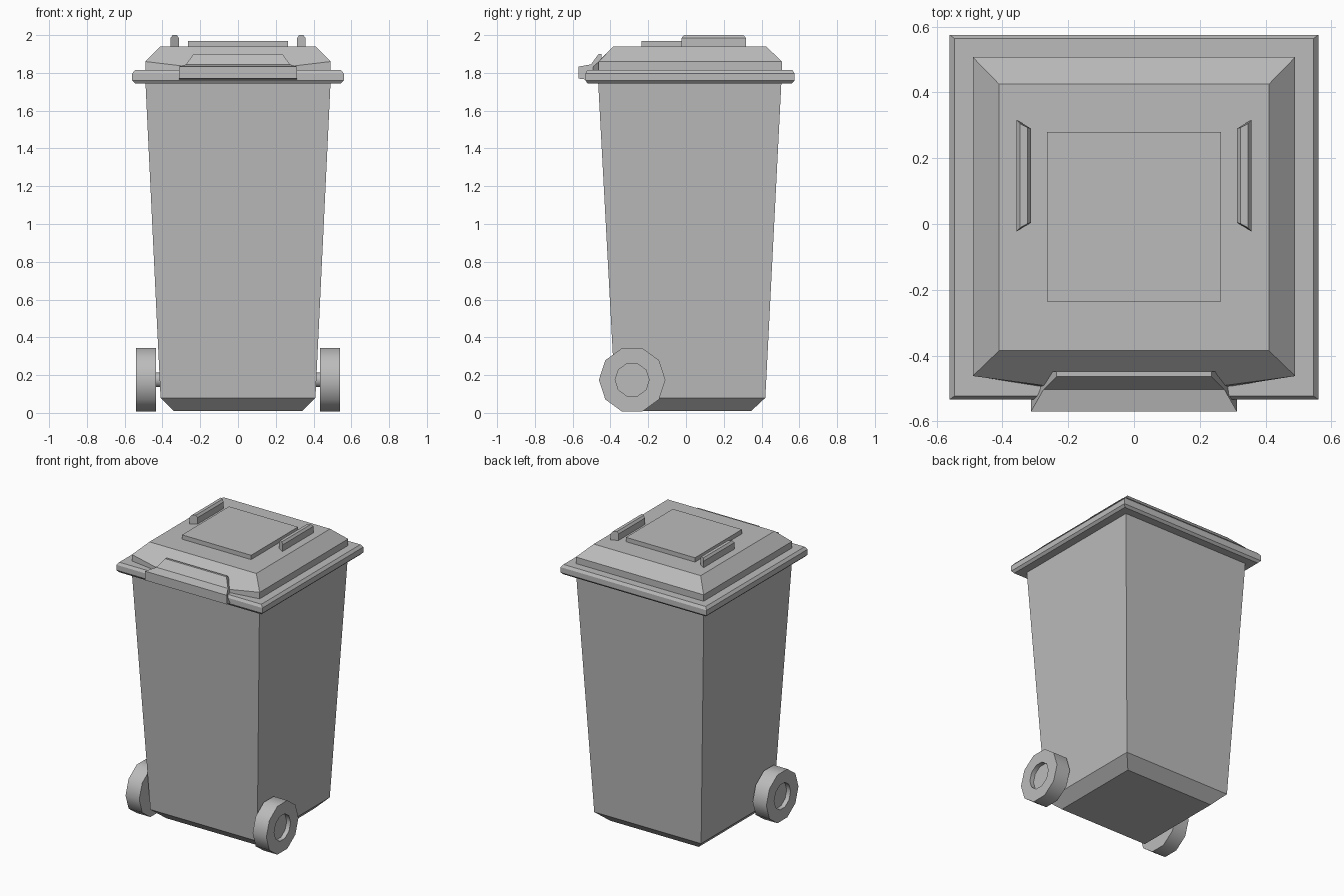
import bpy
import bmesh
import math

if "Cube" in bpy.data.objects:
    bpy.data.objects.remove(bpy.data.objects["Cube"], do_unlink=True)

grey = bpy.data.materials.new("plain_grey")
grey.use_nodes = True
COLOUR = (0.5, 0.5, 0.5, 1)
grey.diffuse_color = COLOUR
grey.node_tree.nodes["Principled BSDF"].inputs["Base Color"].default_value = COLOUR


def loft(name, rings):
    """Skin a stack of equal-length point rings and cap both ends."""
    bm = bmesh.new()
    loops = [[bm.verts.new(p) for p in ring] for ring in rings]
    n = len(loops[0])
    for a, b in zip(loops, loops[1:]):
        for i in range(n):
            j = (i + 1) % n
            bm.faces.new((a[i], a[j], b[j], b[i]))
    bm.faces.new(loops[0][::-1])
    bm.faces.new(loops[-1])
    bmesh.ops.recalc_face_normals(bm, faces=bm.faces)
    mesh = bpy.data.meshes.new(name)
    bm.to_mesh(mesh)
    bm.free()
    mesh.materials.append(grey)
    obj = bpy.data.objects.new(name, mesh)
    bpy.context.collection.objects.link(obj)
    return obj


def rect(x, front, back, z):
    return [(-x, front, z), (x, front, z), (x, back, z), (-x, back, z)]


def lid_ring(x, front, back, z, tab_x, tab_y, tab_z):
    """Rectangle whose front edge dips towards the grip."""
    return [(-x, front, z), (-tab_x, tab_y, tab_z), (tab_x, tab_y, tab_z),
            (x, front, z), (x, back, z), (-x, back, z)]


def circle(x, radius, sides):
    """Ring around the wheel axis."""
    return [(x, -0.285 + radius * math.cos(math.tau * i / sides),
             0.175 + radius * math.sin(math.tau * i / sides)) for i in range(sides)]


# Tapered bin with a chamfered base
loft("bin_body", [rect(0.34, -0.3, 0.345, 0.01),
                  rect(0.41, -0.375, 0.42, 0.08),
                  rect(0.49, -0.465, 0.505, 1.75)])

# Lid: bevelled rim, raised crown and flat panel
loft("lid_rim", [rect(0.545, -0.522, 0.56, 1.745),
                 rect(0.56, -0.533, 0.575, 1.76),
                 rect(0.56, -0.533, 0.575, 1.797),
                 rect(0.545, -0.522, 0.563, 1.815)])
loft("lid_crown", [lid_ring(0.49, -0.462, 0.507, 1.81, 0.28, -0.495, 1.81),
                   lid_ring(0.49, -0.462, 0.507, 1.86, 0.28, -0.49, 1.835),
                   lid_ring(0.41, -0.385, 0.425, 1.94, 0.235, -0.385, 1.94)])
loft("lid_panel", [rect(0.265, -0.235, 0.28, 1.93),
                   rect(0.265, -0.235, 0.28, 1.97)])

# Front grip: side profile as (half width, y, z)
grip = [(0.313, -0.53, 1.765), (0.313, -0.57, 1.77), (0.313, -0.57, 1.833),
        (0.275, -0.503, 1.845), (0.235, -0.463, 1.9), (0.235, -0.448, 1.9),
        (0.275, -0.448, 1.82)]
loft("lid_grip", [[(s * x, y, z) for x, y, z in grip] for s in (-1, 1)])

# Lid rails, wheels and axle stubs on each side
for side, s in (("right", -1), ("left", 1)):
    # Rail section as (x, z, end shortening)
    section = [(0.313, 1.93, 0.027), (0.313, 1.985, 0.027), (0.324, 2, 0.024),
               (0.346, 2, 0.012), (0.357, 1.985, 0), (0.357, 1.93, 0)]
    loft(side + "_lid_rail",
         [[(s * x, -0.023 + e, z) for x, z, e in section],
          [(s * x, 0.317 - e, z) for x, z, e in section]])

    wheel = loft(side + "_wheel", [circle(s * 0.435, 0.176, 10),
                                   circle(s * 0.54, 0.176, 10),
                                   circle(s * 0.54, 0.09, 10),
                                   circle(s * 0.51, 0.09, 10)])
    axle = loft(side + "_axle", [circle(s * 0.36, 0.04, 10),
                                 circle(s * 0.45, 0.04, 10)])
    for obj in (wheel, axle):
        bpy.ops.object.select_all(action="DESELECT")
        obj.select_set(True)
        bpy.context.view_layer.objects.active = obj
        bpy.ops.object.shade_smooth_by_angle(angle=math.radians(40))
